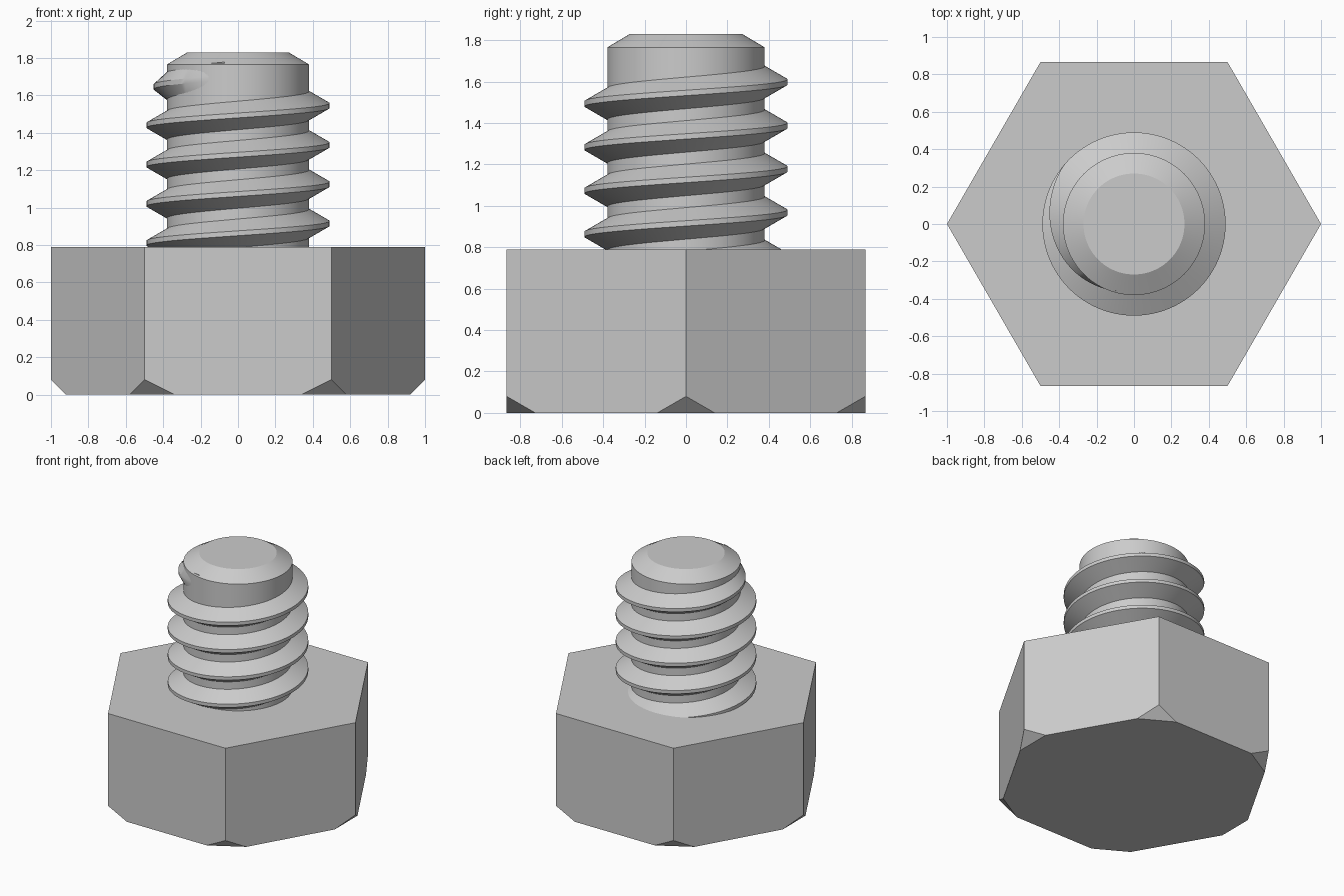
import bpy, bmesh
from math import sin, cos, tau, radians
from mathutils import Vector

cube = bpy.data.objects.get("Cube")
if cube:
    bpy.data.objects.remove(cube, do_unlink=True)

steel = bpy.data.materials.new("grey steel")
steel.use_nodes = True
steel.diffuse_color = (0.6, 0.6, 0.6, 1)
steel.node_tree.nodes["Principled BSDF"].inputs["Base Color"].default_value = (0.6, 0.6, 0.6, 1)

HEAD_TOP, CORNER_CUT = 0.79, 0.08
ROOT, CREST, PITCH = 0.38, 0.49, 0.21
SEGS = 96


def finish(bm, name, smooth=False):
    bmesh.ops.recalc_face_normals(bm, faces=bm.faces)
    mesh = bpy.data.meshes.new(name)
    bm.to_mesh(mesh)
    bm.free()
    mesh.materials.append(steel)
    obj = bpy.data.objects.new(name, mesh)
    bpy.context.collection.objects.link(obj)
    if smooth:
        bpy.ops.object.select_all(action='DESELECT')
        obj.select_set(True)
        bpy.context.view_layer.objects.active = obj
        bpy.ops.object.shade_smooth_by_angle(angle=radians(25))
    return obj


def ring(bm, radius, z, sides):
    return [bm.verts.new((radius * cos(tau * i / sides), radius * sin(tau * i / sides), z))
            for i in range(sides)]


def bridge(bm, a, b):
    n = len(a)
    for i in range(n):
        j = (i + 1) % n
        bm.faces.new((a[i], a[j], b[j], b[i]))


def lathe(bm, profile, sides):
    rings = [ring(bm, r, z, sides) for r, z in profile]
    for a, b in zip(rings, rings[1:]):
        bridge(bm, a, b)
    bm.faces.new(rings[0][::-1])
    bm.faces.new(rings[-1])


# Hexagonal head with its lower corners sliced off flat
bm = bmesh.new()
lathe(bm, [(1, 0), (1, HEAD_TOP)], 6)
bmesh.ops.recalc_face_normals(bm, faces=bm.faces)
for i in range(6):
    a = tau * i / 6
    out = Vector((cos(a), sin(a), 0))
    cut = bmesh.ops.bisect_plane(
        bm, geom=bm.verts[:] + bm.edges[:] + bm.faces[:], dist=1e-5,
        plane_co=out * (1 - CORNER_CUT), plane_no=out - Vector((0, 0, 1)), clear_outer=True)
    edges = [e for e in cut["geom_cut"] if isinstance(e, bmesh.types.BMEdge)]
    bmesh.ops.edgeloop_fill(bm, edges=edges)
finish(bm, "hex_head")

# Round shank with a chamfered tip
bm = bmesh.new()
lathe(bm, [(ROOT, HEAD_TOP - 0.1), (ROOT, 1.765), (0.27, 1.83)], SEGS)
finish(bm, "shank", smooth=True)

# Right-handed helical thread, starting inside the head and fading out near the tip
INNER, HALF_CREST, HALF_ROOT = 0.37, 0.013, 0.082
START, FADE, END = -4 * 360, 140, 255
STEP = 360 / SEGS
bm = bmesh.new()
previous = None
for k in range(int((END - START) / STEP) + 2):
    degrees = START + k * STEP
    fade = min(1, max(0, (degrees - FADE) / (END - FADE)))
    outer = CREST + (INNER - CREST) * fade
    z = 1.545 + PITCH * degrees / 360
    a = radians(degrees)
    section = [bm.verts.new((r * cos(a), r * sin(a), z + dz)) for r, dz in (
        (INNER, -HALF_ROOT), (outer, -HALF_CREST), (outer, HALF_CREST), (INNER, HALF_ROOT))]
    if previous:
        bridge(bm, previous, section)
    else:
        bm.faces.new(section)
    previous = section
finish(bm, "screw_thread", smooth=True)
